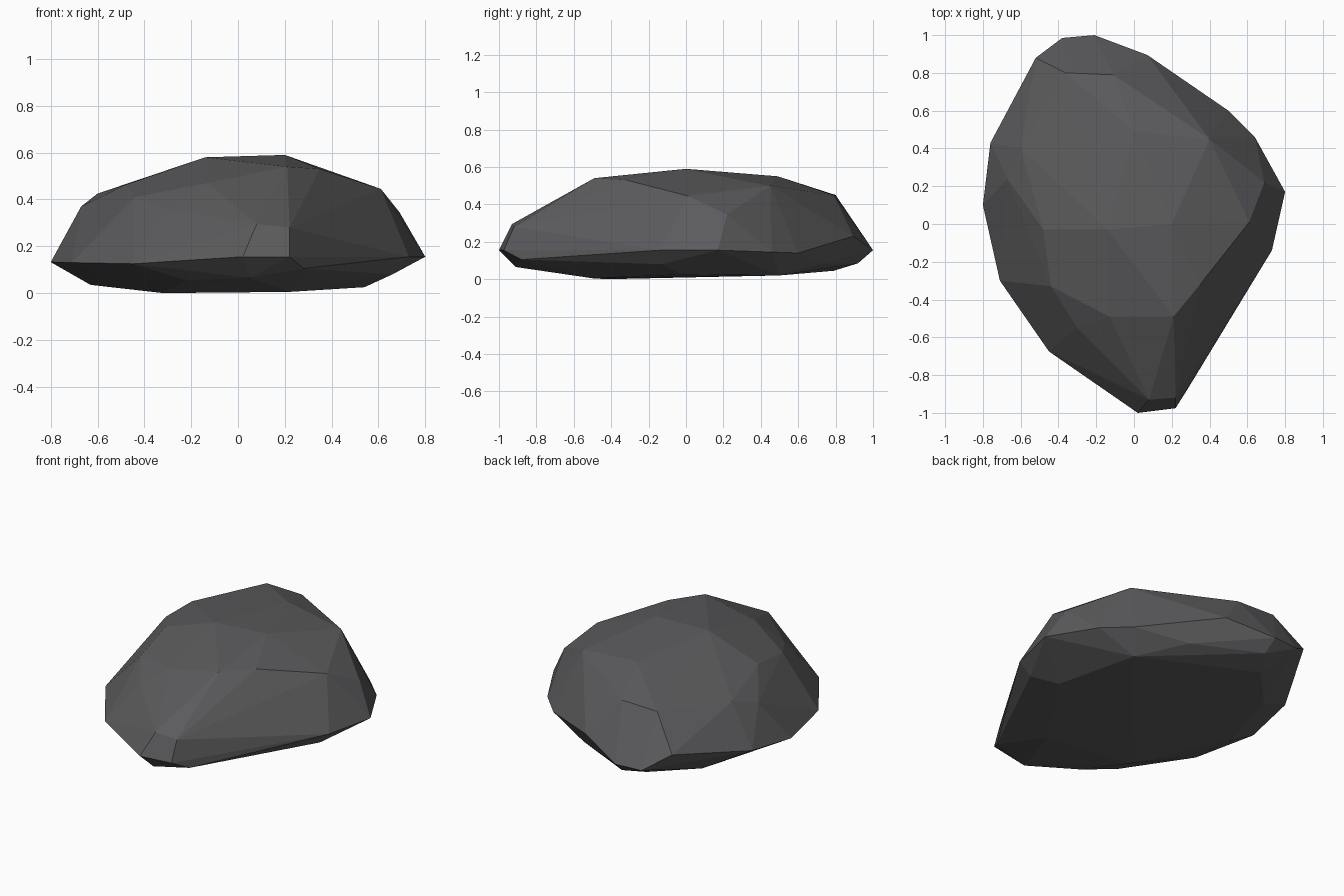
import bpy, bmesh, math

# Rings of the rock, from the underside up to the crown
underside = [(-.32, -.42, 0), (.22, -.5, .005), (.54, -.02, .025), (.42, .5, .02),
             (-.28, .79, .045), (-.5, .55, .035), (-.63, .1, .035)]
lower_rim = [(-.58, -.27, .07), (-.22, -.72, .055), (.05, -.91, .065), (.28, -.88, .105),
             (.66, -.13, .08), (.2, .73, .085), (-.2, .92, .085)]
girth = [(.02, -1, .155), (.22, -.975, .155), (.52, -.46, .155), (.73, -.14, .155),
         (.8, .17, .155), (.64, .46, .145), (.5, .6, .14), (.07, .895, .23),
         (-.21, 1, .155), (-.38, .985, .155), (-.52, .88, .25), (-.76, .43, .17),
         (-.8, .1, .132), (-.71, -.3, .13), (-.45, -.675, .125)]
shoulder = [(.08, -.93, .295), (.22, -.92, .28), (.61, .01, .445), (.69, .22, .345),
            (-.11, .79, .45), (-.36, .8, .45), (-.6, .4, .425), (-.67, .24, .37),
            (-.44, -.33, .41), (-.3, -.55, .355)]
crown = [(.21, -.49, .54), (.35, -.32, .53), (.2, 0, .59), (.4, .45, .5),
         (0, .49, .55), (-.14, -.03, .58), (-.48, -.03, .463), (-.13, -.49, .47)]

# Faceted rock: hull wrapped round the rings, nearly flat facets merged
bm = bmesh.new()
for ring in (underside, lower_rim, girth, shoulder, crown):
    for p in ring:
        bm.verts.new(p)
hull = bmesh.ops.convex_hull(bm, input=bm.verts[:])
loose = [v for v in bm.verts if not v.link_faces]
bmesh.ops.delete(bm, geom=loose, context='VERTS')
bmesh.ops.dissolve_limit(bm, angle_limit=math.radians(2), verts=bm.verts[:], edges=bm.edges[:])
bmesh.ops.recalc_face_normals(bm, faces=bm.faces[:])

mesh = bpy.data.meshes.new("rock")
bm.to_mesh(mesh)
bm.free()
rock = bpy.data.objects.new("rock", mesh)
bpy.context.collection.objects.link(rock)

# Dark grey stone
stone = bpy.data.materials.new("dark grey stone")
stone.diffuse_color = (.105, .105, .11, 1)
mesh.materials.append(stone)
